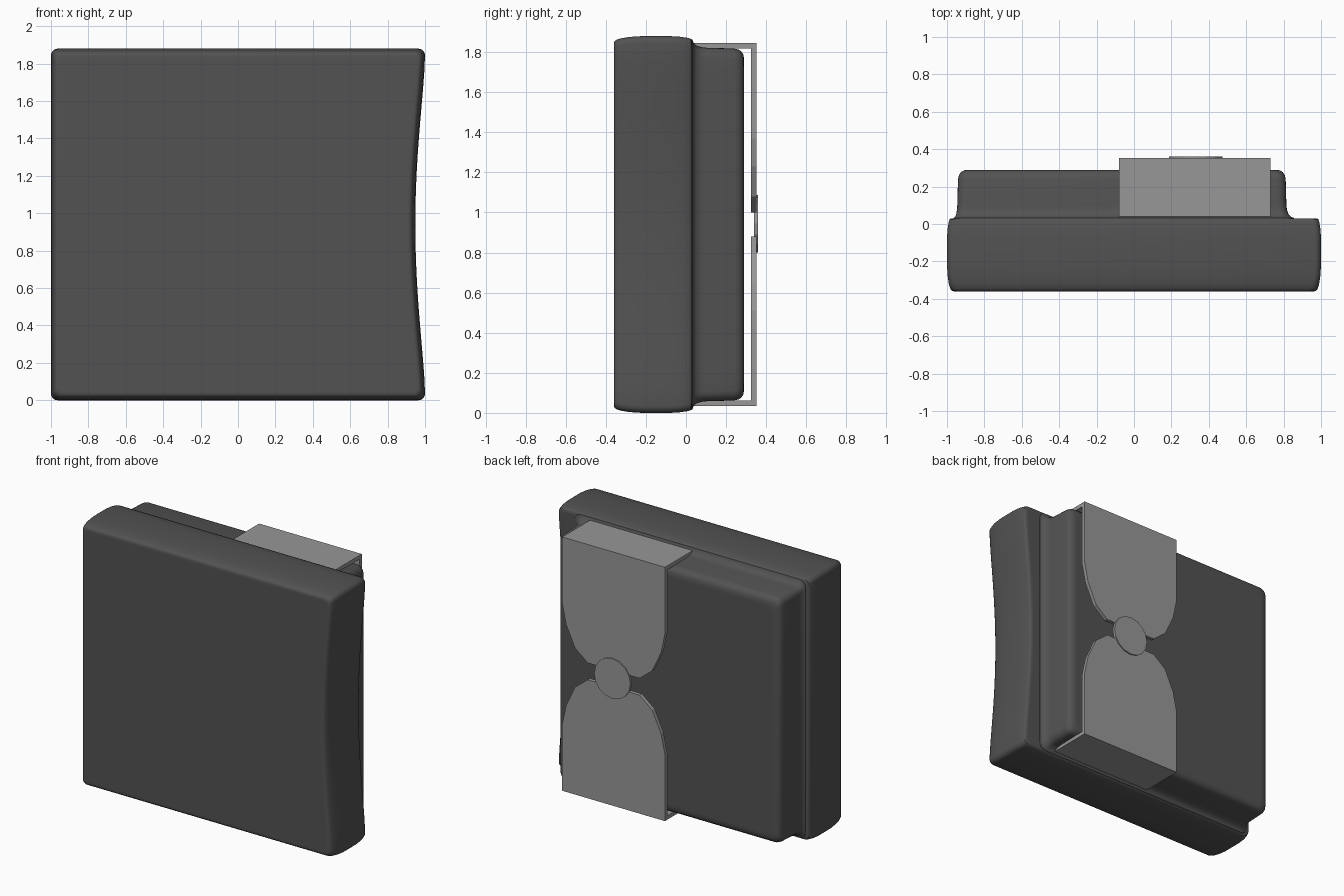
import bpy, bmesh, math

old = bpy.data.objects.get("Cube")
if old:
    bpy.data.objects.remove(old, do_unlink=True)


def make_material(name, v):
    mat = bpy.data.materials.new(name)
    mat.use_nodes = True
    mat.diffuse_color = (v, v, v, 1)
    mat.node_tree.nodes["Principled BSDF"].inputs["Base Color"].default_value = (v, v, v, 1)
    return mat


dark = make_material("dark_grey", 0.085)
light = make_material("light_grey", 0.31)
MID = 0.94  # height of the horizontal mirror line


def finish(name, bm, mat, smooth=False):
    bmesh.ops.recalc_face_normals(bm, faces=bm.faces[:])
    mesh = bpy.data.meshes.new(name)
    bm.to_mesh(mesh)
    bm.free()
    mesh.materials.append(mat)
    obj = bpy.data.objects.new(name, mesh)
    bpy.context.collection.objects.link(obj)
    if smooth:
        bpy.ops.object.select_all(action="DESELECT")
        obj.select_set(True)
        bpy.context.view_layer.objects.active = obj
        bpy.ops.object.shade_smooth_by_angle(angle=math.radians(40))
    return obj


def outline(x0, x1, half, r, dip, steps=5, side=20):
    """Rounded rectangle whose +x side curves inwards by dip."""
    corners = [(x1 - r, half - r), (x0 + r, half - r),
               (x0 + r, r - half), (x1 - r, r - half)]
    pts = []
    for i, (cx, cz) in enumerate(corners):
        for s in range(steps + 1):
            a = math.pi / 2 * (i + s / steps)
            pts.append((cx + r * math.cos(a), cz + r * math.sin(a)))
    z_end = half - r
    pts += [(x1, -z_end + 2 * z_end * s / side) for s in range(1, side)]
    out = []
    for x, z in pts:
        t = min(1, abs(z) / 0.9)
        w = max(0, (x - x1 + 0.5) / 0.5)
        out.append((x - dip * w * (1 - t * t) ** 1.5, MID + z))
    return out


def loft(name, rings, mat):
    bm = bmesh.new()
    loops = [[bm.verts.new((x, y, z)) for x, z in pts] for y, pts in rings]
    for a, b in zip(loops, loops[1:]):
        n = len(a)
        for i in range(n):
            bm.faces.new((a[i], a[(i + 1) % n], b[(i + 1) % n], b[i]))
    bm.faces.new(loops[0])
    bm.faces.new(loops[-1])
    return finish(name, bm, mat, smooth=True)


# Front slab: (depth, inset) profile
slab = [(-0.36, 0.05), (-0.36, 0.036), (-0.357, 0.026), (-0.345, 0.017),
        (-0.32, 0.010), (-0.28, 0.004), (-0.22, 0.0), (-0.08, 0.0),
        (-0.03, 0.003), (0.01, 0.009), (0.025, 0.014), (0.03, 0.022), (0.03, 0.04)]
loft("front_slab", [(y, outline(-1 + i, 1 - i, MID - i, 0.035, 0.052))
                    for y, i in slab], dark)

# Back block with a flared foot and rounded rear edge
block = [(0.02, -0.045), (0.032, -0.04), (0.038, -0.025), (0.05, -0.012),
         (0.075, -0.003), (0.1, 0.0), (0.24, 0.004), (0.262, 0.009),
         (0.278, 0.02), (0.287, 0.037), (0.29, 0.06), (0.29, 0.075)]
loft("back_block", [(y, outline(-0.945 + 0.5 * i if i < 0 else -0.945 + i,
                                0.815 - i, 0.882 - i, 0.05, 0.0))
                    for y, i in block], dark)


def prism(name, pts, y0, y1, mat):
    bm = bmesh.new()
    face = bm.faces.new([bm.verts.new((x, y0, z)) for x, z in pts])
    res = bmesh.ops.extrude_face_region(bm, geom=[face])
    verts = [g for g in res["geom"] if isinstance(g, bmesh.types.BMVert)]
    bmesh.ops.translate(bm, verts=verts, vec=(0, y1 - y0, 0))
    return finish(name, bm, mat)


# Pair of rounded flaps, each held by a short shelf
X0, X1, CX = -0.08, 0.73, 0.325
curve = [(0, 0.905), (0, 0.43), (0.03, 0.29), (0.1, 0.14), (0.2, 0.06)]
tongue = [(X0 + u, h) for u, h in curve] + [(X1 - u, h) for u, h in reversed(curve)]
for side, sign in (("upper", 1), ("lower", -1)):
    prism(side + "_flap", [(x, MID + sign * h) for x, h in tongue], 0.325, 0.352, light)
    prism(side + "_shelf", [(x, MID + sign * h) for x, h in
                            ((X0, 0.905), (X1, 0.905), (X1, 0.877), (X0, 0.877))],
          0.028, 0.325, light)

# Round button joining the flaps
prism("round_button", [(CX + 0.005 + 0.143 * math.cos(k * math.pi / 8),
                        MID + 0.004 + 0.143 * math.sin(k * math.pi / 8))
                       for k in range(16)], 0.34, 0.36, light)
